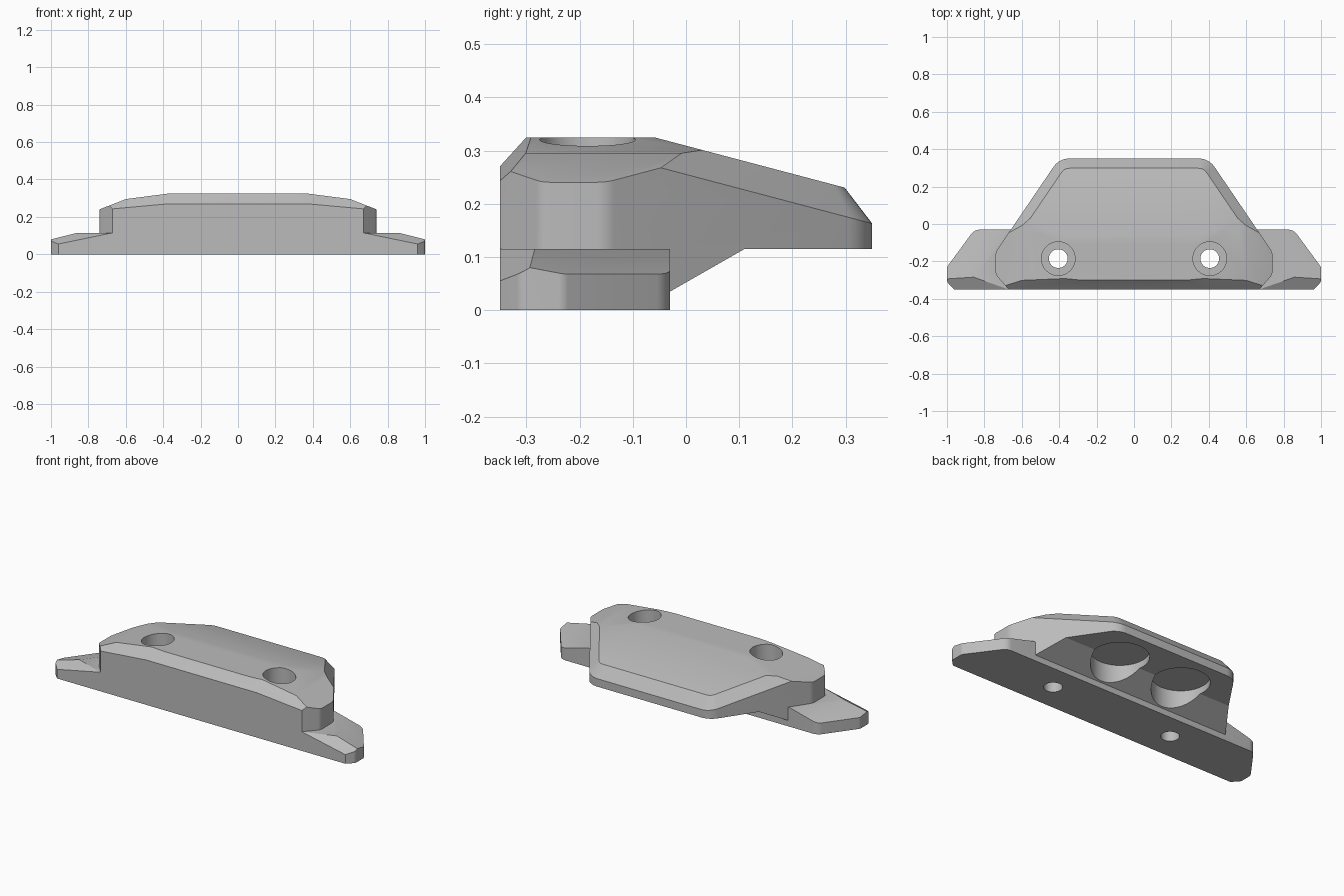
import bpy, bmesh, math
from mathutils import Vector

cube = bpy.data.objects.get("Cube")
if cube:
    bpy.data.objects.remove(cube, do_unlink=True)

grey = bpy.data.materials.new("plain_grey")
grey.use_nodes = True
colour = (0.5, 0.5, 0.5, 1)
grey.diffuse_color = colour
grey.node_tree.nodes["Principled BSDF"].inputs["Base Color"].default_value = colour


def rounded(corners, steps=6):
    """Counter-clockwise outline from (x, y, radius) corners."""
    out = []
    count = len(corners)
    for i, (x, y, r) in enumerate(corners):
        p = Vector((x, y))
        a = (Vector(corners[i - 1][:2]) - p).normalized()
        b = (Vector(corners[(i + 1) % count][:2]) - p).normalized()
        if r == 0:
            out.append(p)
            continue
        half = a.angle(b) / 2
        centre = p + (a + b).normalized() * r / math.sin(half)
        start = p + a * r / math.tan(half) - centre
        end = p + b * r / math.tan(half) - centre
        for k in range(steps + 1):
            d = start.lerp(end, k / steps).normalized() * r
            out.append(centre + d)
    return out


def mirrored(half):
    return half + [(-x, y, r) for x, y, r in reversed(half)]


def prism(name, points, to_3d, offset):
    """Extrude a flat outline along an offset."""
    bm = bmesh.new()
    face = bm.faces.new([bm.verts.new(to_3d(*p)) for p in points])
    new = bmesh.ops.extrude_face_region(bm, geom=[face])["geom"]
    moved = [v for v in new if isinstance(v, bmesh.types.BMVert)]
    bmesh.ops.translate(bm, verts=moved, vec=offset)
    return name, bm


def slope_cut(bm, point, dx, dy):
    """Remove everything above a sloped plane."""
    cut = bmesh.ops.bisect_plane(
        bm, geom=bm.verts[:] + bm.edges[:] + bm.faces[:], dist=1e-6,
        plane_co=point, plane_no=Vector((-dx, -dy, 1)).normalized(), clear_outer=True)
    edges = [e for e in cut["geom_cut"] if isinstance(e, bmesh.types.BMEdge) and e.is_boundary]
    if edges:
        bmesh.ops.edgeloop_fill(bm, edges=edges)


def finish(name, bm):
    bmesh.ops.remove_doubles(bm, verts=bm.verts, dist=1e-5)
    bmesh.ops.recalc_face_normals(bm, faces=bm.faces)
    mesh = bpy.data.meshes.new(name)
    bm.to_mesh(mesh)
    bm.free()
    mesh.materials.append(grey)
    ob = bpy.data.objects.new(name, mesh)
    bpy.context.collection.objects.link(ob)
    return ob


helpers = []


def combine(target, tool, operation):
    mod = target.modifiers.new(tool.name, "BOOLEAN")
    mod.object, mod.operation, mod.solver = tool, operation, "EXACT"
    tool.hide_render = True
    helpers.append(tool)


def cylinder(name, x, y, radius, low, high):
    bm = bmesh.new()
    bmesh.ops.create_cone(bm, cap_ends=True, segments=48, radius1=radius,
                          radius2=radius, depth=high - low)
    bmesh.ops.translate(bm, verts=bm.verts, vec=(x, y, (low + high) / 2))
    return finish(name, bm)


flat = lambda x, y: (x, y, 0)

# Main body: tapered plan with a sloping, chamfered top
outline = rounded(mirrored([(0.67, -0.35, 0), (0.74, -0.27, 0.04),
                            (0.74, -0.15, 0.06), (0.4, 0.35, 0.1)]))
name, bm = prism("body", outline, flat, (0, 0, 0.325))
tilt = -0.264
slope_cut(bm, (0, -0.06, 0.325), 0, tilt)
slope_cut(bm, (0, -0.35, 0.27), 0, 1.1)
for s in (1, -1):
    slope_cut(bm, (s * 0.37, 0, 0.325), s * -0.13, 0)
    slope_cut(bm, (s * 0.6, 0, 0.295), s * -0.39, 0)
    slope_cut(bm, (s * 0.37, -0.35, 0.27), s * -0.09, 0.94)

# Rim chamfer following the rear and oblique edges
for i, p in enumerate(outline):
    q = outline[(i + 1) % len(outline)]
    n = Vector((q.y - p.y, p.x - q.x)).normalized()
    if n.y > 0.5:
        z = 0.325 + tilt * (p.y + 0.06) - 0.054
        slope_cut(bm, (p.x, p.y, z), -1.04 * n.x, tilt - 1.04 * n.y)
body = finish(name, bm)

# Undercut below the overhang
under = [(-0.06, -0.1), (-0.06, 0.018), (0.11, 0.115), (0.5, 0.115), (0.5, -0.1)]
combine(body, finish(*prism("undercut", under, lambda y, z: (-1, y, z), (2, 0, 0))),
        "DIFFERENCE")

# Base bar with sloped wings
wing = rounded(mirrored([(0.96, -0.35, 0), (1.0, -0.31, 0.03),
                         (1.0, -0.23, 0.03), (0.853, -0.03, 0.06)]))
name, bm = prism("base_bar", wing, flat, (0, 0, 0.115))
for s in (1, -1):
    slope_cut(bm, (s, -0.23, 0.068), s * -0.258, -0.19)
    slope_cut(bm, (s * 0.67, -0.35, 0.115), s * -0.207, 0.59)
combine(body, finish(name, bm), "UNION")

# Screw holes, counterbores and round pockets underneath
for s in (1, -1):
    combine(body, cylinder("screw_hole", s * 0.405, -0.185, 0.05, -0.1, 0.5), "DIFFERENCE")
    combine(body, cylinder("counterbore", s * 0.405, -0.185, 0.09, 0.2, 0.5), "DIFFERENCE")
    combine(body, cylinder("pocket", s * 0.21, 0.135, 0.157, -0.1, 0.155), "DIFFERENCE")

# Bake the cuts and shade
bpy.context.view_layer.update()
deps = bpy.context.evaluated_depsgraph_get()
baked = bpy.data.meshes.new_from_object(body.evaluated_get(deps))
body.modifiers.clear()
body.data = baked
body.data.materials.clear()
body.data.materials.append(grey)
for h in helpers:
    bpy.data.objects.remove(h, do_unlink=True)
bpy.ops.object.select_all(action="DESELECT")
body.select_set(True)
bpy.context.view_layer.objects.active = body
bpy.ops.object.shade_smooth_by_angle(angle=math.radians(25))
